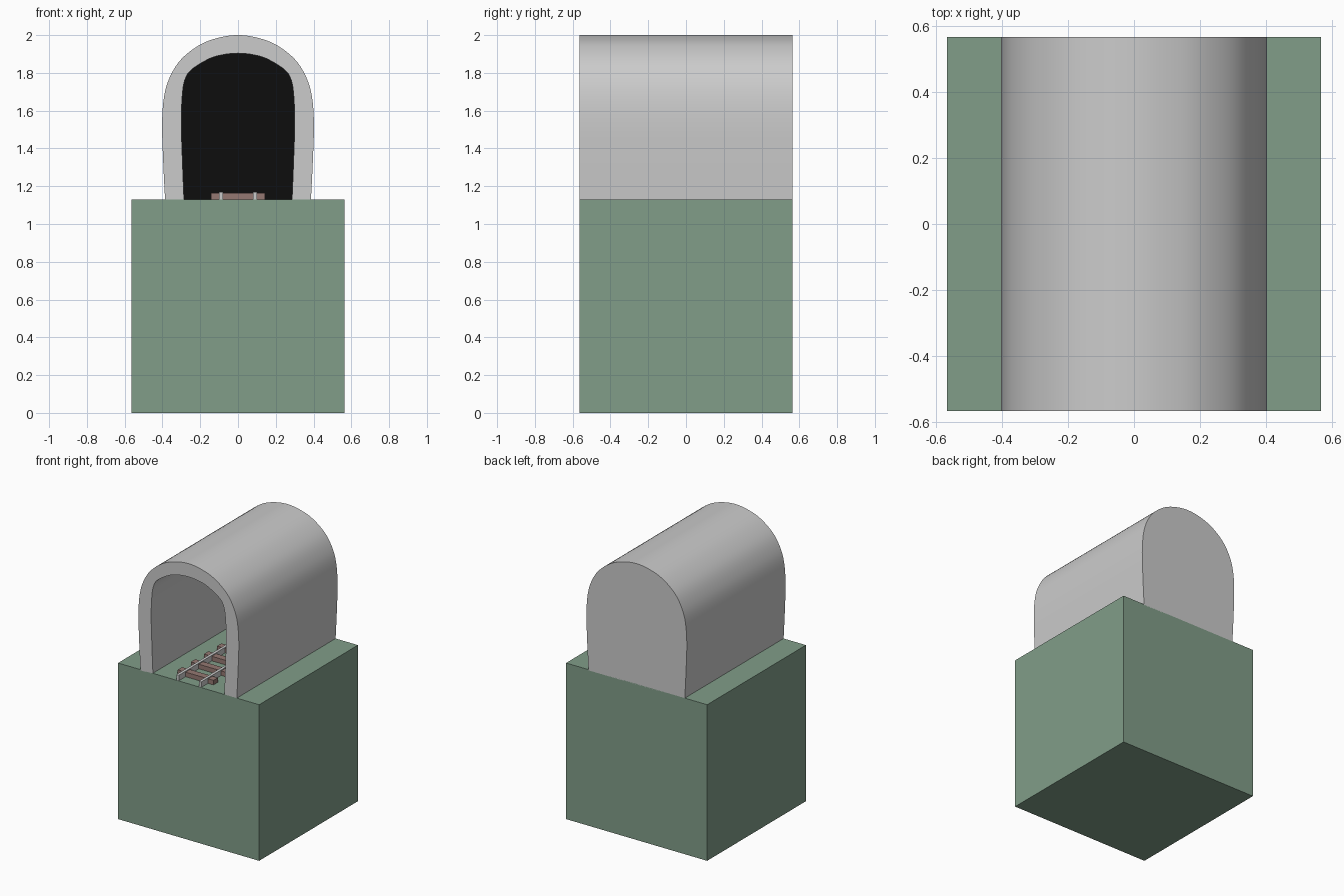
import bpy, bmesh
from mathutils import Vector

if "Cube" in bpy.data.objects:
    bpy.data.objects.remove(bpy.data.objects["Cube"])

H = 0.565      # half size of the block
TOP = 1.13     # top of the block


def material(name, rgb):
    m = bpy.data.materials.new(name)
    m.diffuse_color = (*rgb, 1)
    m.use_nodes = True
    m.node_tree.nodes["Principled BSDF"].inputs["Base Color"].default_value = m.diffuse_color
    return m


def finish(name, bm, mat=None):
    bmesh.ops.recalc_face_normals(bm, faces=bm.faces)
    me = bpy.data.meshes.new(name)
    bm.to_mesh(me)
    bm.free()
    ob = bpy.data.objects.new(name, me)
    bpy.context.collection.objects.link(ob)
    if mat:
        me.materials.append(mat)
    return ob


def box(name, lo, hi, mat=None):
    bm = bmesh.new()
    bmesh.ops.create_cube(bm, size=1)
    for v in bm.verts:
        v.co = [l + (c + 0.5) * (h - l) for l, h, c in zip(lo, hi, v.co)]
    return finish(name, bm, mat)


def arch(half, steps=5):
    """Smooth curve through a left half profile and its mirror image."""
    pts = [Vector(p) for p in half + [(-x, z) for x, z in reversed(half[:-1])]]
    ext = [2 * pts[0] - pts[1]] + pts + [2 * pts[-1] - pts[-2]]
    out = []
    for a, b, c, d in zip(ext, ext[1:], ext[2:], ext[3:]):
        for i in range(steps):
            t = i / steps
            out.append(0.5 * (2 * b + (c - a) * t + (2 * a - 5 * b + 4 * c - d) * t * t
                              + (3 * b - a - 3 * c + d) * t ** 3))
    return out + [pts[-1]]


green = material("green", (0.22, 0.34, 0.25))
brown = material("brown", (0.30, 0.19, 0.17))
black = material("black", (0.004, 0.004, 0.004))

# Ground block
box("ground_block", (-H, -H, 0), (H, H, TOP), green)

# Tunnel shell: open at the front, closed at the back
outer = arch([(-0.386, 1.125), (-0.396, 1.33), (-0.402, 1.53), (-0.391, 1.677),
              (-0.36, 1.78), (-0.30, 1.873), (-0.20, 1.95), (-0.095, 1.988), (0, 2.0)])
inner = arch([(-0.286, 1.125), (-0.294, 1.33), (-0.30, 1.53), (-0.295, 1.68),
              (-0.28, 1.767), (-0.243, 1.82), (-0.15, 1.876), (-0.075, 1.897), (0, 1.904)])
END = H - 0.01
bm = bmesh.new()
rings = [[bm.verts.new((p.x, y, p.y)) for p in prof]
         for prof, y in ((outer, H), (outer, -H), (inner, -H), (inner, END))]
for r0, r1 in zip(rings, rings[1:]):
    for i in range(len(r0) - 1):
        bm.faces.new((r0[i], r0[i + 1], r1[i + 1], r1[i]))
bm.faces.new(rings[0])
bm.faces.new(rings[3])
for k in (0, -1):
    bm.faces.new([r[k] for r in rings])
tunnel = finish("tunnel", bm)
bpy.context.view_layer.objects.active = tunnel
tunnel.select_set(True)
bpy.ops.object.shade_smooth_by_angle()

# Dark panel at the inner end of the tunnel
bm = bmesh.new()
bm.faces.new([bm.verts.new((p.x, END - 0.004, p.y)) for p in inner])
dark = finish("dark_end", bm, black)
if dark.data.polygons[0].normal.y > 0:
    dark.data.flip_normals()

# Track: two rails and evenly spaced sleepers
for side, x in (("left", -0.09), ("right", 0.09)):
    box("rail_" + side, (x - 0.01, -H + 0.002, TOP), (x + 0.01, END - 0.002, 1.17))
for i in range(7):
    y = -0.46 + i * 0.15
    box(f"sleeper_{i + 1}", (-0.143, y - 0.025, TOP), (0.143, y + 0.025, 1.163), brown)
